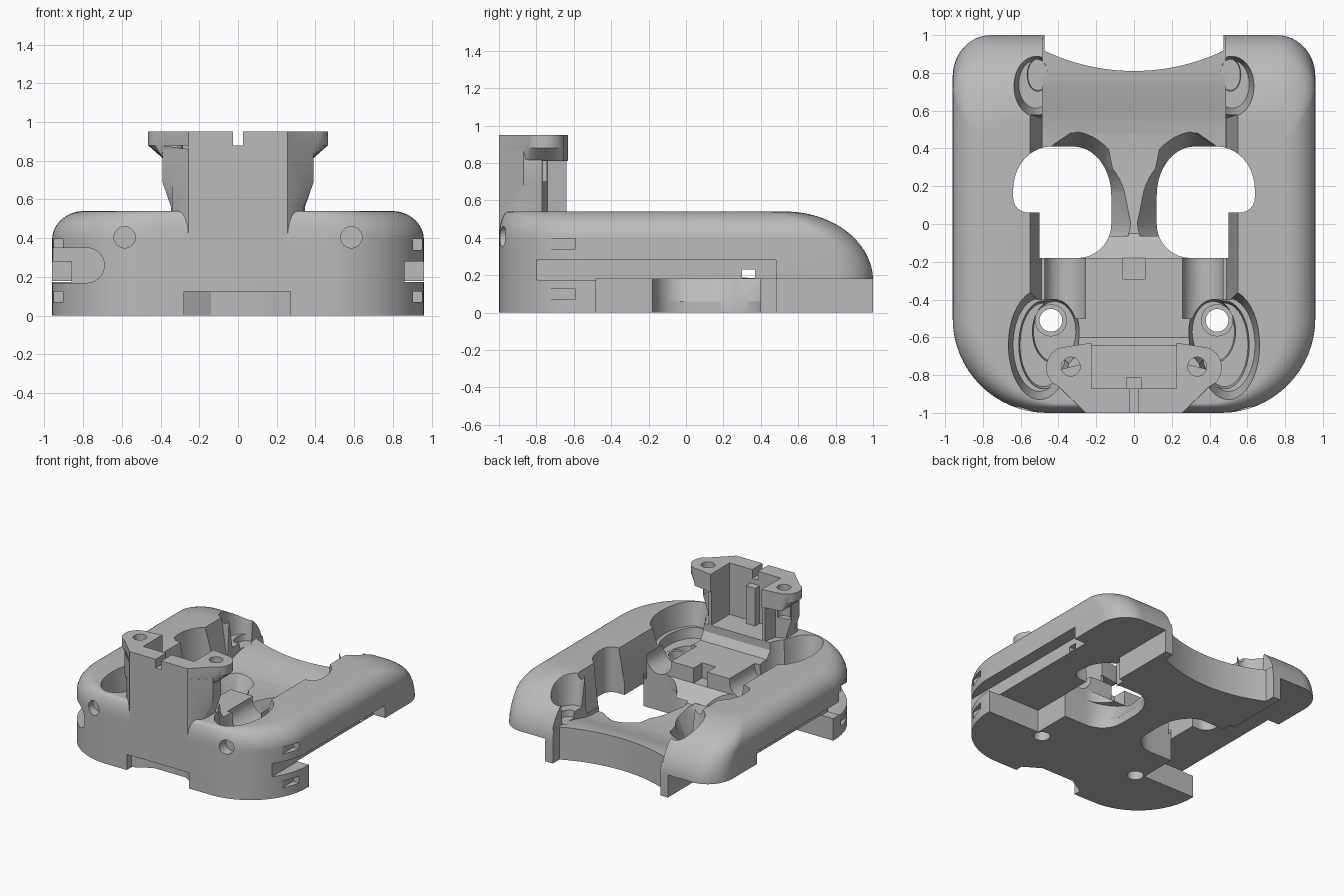
import bpy, bmesh, math

old = bpy.data.objects.get("Cube")
if old:
    bpy.data.objects.remove(old, do_unlink=True)

grey = bpy.data.materials.new("plain grey")
grey.use_nodes = True
COLOUR = (0.5, 0.5, 0.5, 1)
grey.diffuse_color = COLOUR
grey.node_tree.nodes["Principled BSDF"].inputs["Base Color"].default_value = COLOUR


def loft(name, rings):
    """Closed solid through rings of 3D points with equal counts."""
    bm = bmesh.new()
    loops = [[bm.verts.new(p) for p in ring] for ring in rings]
    n = len(loops[0])
    for a, b in zip(loops, loops[1:]):
        for i in range(n):
            j = (i + 1) % n
            bm.faces.new((a[i], a[j], b[j], b[i]))
    bm.faces.new(loops[0][::-1])
    bm.faces.new(loops[-1])
    bmesh.ops.recalc_face_normals(bm, faces=bm.faces)
    mesh = bpy.data.meshes.new(name)
    bm.to_mesh(mesh)
    bm.free()
    mesh.materials.append(grey)
    ob = bpy.data.objects.new(name, mesh)
    bpy.context.scene.collection.objects.link(ob)
    return ob


def flat(pts, z):
    return [(x, y, z) for x, y in pts]


def prism(name, pts, lo, hi):
    return loft(name, [flat(pts, lo), flat(pts, hi)])


def side_prism(name, pts, lo, hi):
    return loft(name, [[(x, y, z) for y, z in pts] for x in (lo, hi)])


def box(name, x0, x1, y0, y1, z0, z1):
    return prism(name, [(x0, y0), (x1, y0), (x1, y1), (x0, y1)], z0, z1)


def arc(cx, cy, rx, ry, a0, a1, n=16):
    return [(cx + rx * math.cos(math.radians(a0 + (a1 - a0) * i / n)),
             cy + ry * math.sin(math.radians(a0 + (a1 - a0) * i / n))) for i in range(n + 1)]


def oval_ring(cx, cy, rx, ry, z):
    return flat(arc(cx, cy, rx, ry, 0, 360, 40)[:-1], z)


def oval(name, cx, cy, rx, ry, lo, hi):
    return loft(name, [oval_ring(cx, cy, rx, ry, z) for z in (lo, hi)])


def bowl(name, cx, cy, rx, ry, lo, taper):
    """Oval pocket whose walls slope in towards the floor."""
    return loft(name, [oval_ring(cx, cy, rx * taper, ry * taper, lo),
                       oval_ring(cx, cy, rx, ry, 0.54), oval_ring(cx, cy, rx, ry, 0.8)])


def rod(name, x, z, r, y0, y1):
    ring = arc(x, z, r, r, 0, 360, 32)[:-1]
    return loft(name, [[(a, y, b) for a, b in ring] for y in (y0, y1)])


def boolean(target, tool, operation="DIFFERENCE"):
    tool.hide_render = True
    mod = target.modifiers.new("shape", "BOOLEAN")
    mod.operation, mod.object, mod.solver = operation, tool, "EXACT"
    bpy.context.view_layer.objects.active = target
    bpy.ops.object.modifier_apply(modifier=mod.name)
    bpy.data.objects.remove(tool, do_unlink=True)


def mirrored(pts, s):
    return [(s * x, y) for x, y in pts]


# Shell: rounded plan with a rounded shoulder and a domed tail
plan = (arc(0.46, -0.5, 0.5, 0.5, -90, 0) + arc(0.76, 0.78, 0.2, 0.22, 0, 90)
        + arc(-0.76, 0.78, 0.2, 0.22, 90, 180) + arc(-0.46, -0.5, 0.5, 0.5, 180, 270))
rings = [flat(plan, 0)]
for i in range(25):
    a = math.pi / 2 * i / 24
    z = 0.17 + 0.37 * math.sin(a)
    t = 1 - math.sqrt(max(0, 1 - (max(0, z - 0.39) / 0.15) ** 2))
    tail = 0.53 + 0.47 * math.cos(a)
    rings.append([(x * (1 - 0.17 * t), y * (tail if y > 0 else 1 - 0.05 * t), z) for x, y in plan])
body = loft("chassis_body", rings)

# Inner trough: front deck, lower middle and rear saddle rising to the tail
floor = [(-0.64, 0.8), (-0.64, 0.48), (-0.6, 0.42), (-0.18, 0.42), (-0.18, 0.3), (-0.05, 0.2),
         (0.36, 0.185), (0.48, 0.19), (0.56, 0.2), (0.64, 0.22), (0.72, 0.24), (0.8, 0.253),
         (0.92, 0.26), (1.2, 0.26), (1.2, 0.8)]
boolean(body, side_prism("trough_cutter", floor, -0.485, 0.485))

# Curved rear edge between the side rails
rear = [(0.475, 1.3), (-0.475, 1.3)] + arc(0, 1.91, 1.1, 1.1, 244.5, 295.5, 24)
boolean(body, prism("rear_cutter", rear, -0.1, 0.8))

# Half plan of a wheel opening, and its wider upper rim
opening = (arc(0.3, 0, 0.18, 0.18, 180, 270, 10) + [(0.5, -0.18), (0.5, 0.06)]
           + arc(0.56, 0.14, 0.08, 0.08, -90, 0, 6) + arc(0.44, 0.18, 0.2, 0.23, 0, 90, 10)
           + arc(0.32, 0.15, 0.2, 0.26, 90, 176, 12))
rim = []
for x, y in opening:
    inward = max(0, 0.3 - x) / 0.18 * (0.11 - 0.18 * max(0, y))
    back = 0.09 * max(0, min(1, (0.44 - x) / 0.13)) if y > 0.3 else 0
    rim.append((x - inward, y + back))

for s in (-1, 1):
    # Space under the rails, leaving the narrow base that steps out at the rear
    for x, y0, y1 in ((0.5, -0.48, 0.48), (0.54, 0.47, 1.2)):
        boolean(body, box("rail_cutter", *sorted((s * x, s * 1.2)), y0, y1, -0.1, 0.18))
    # Side slot along the rail, with a window into the wheel opening
    boolean(body, box("slot_cutter", *sorted((s * 0.86, s * 1.2)), -0.81, 0.48, 0.175, 0.28))
    boolean(body, box("window_cutter", *sorted((s * 0.48, s * 1.2)), 0.3, 0.37, 0.185, 0.23))
    # Sloped inner wall of the rail
    wall = [[(s * 0.475, y0, z), (s * x, y0, z), (s * x, y1, z), (s * 0.475, y1, z)]
            for x, z, y0, y1 in ((0.49, 0.22, -0.4, 0.56), (0.55, 0.54, -0.4, 0.58), (0.55, 0.8, -0.4, 0.58))]
    boolean(body, loft("wall_cutter", wall))
    # Wheel opening flaring towards the top, cut through the rail above
    low, high = mirrored(opening, s), mirrored(rim, s)
    boolean(body, loft("wheel_cutter", [flat(low, -0.1), flat(low, 0.06), flat(high, 0.21)]))
    boolean(body, prism("wheel_top_cutter", low, 0.17, 0.8))
    # Stepped oval pockets beside the tower
    for cx, cy, rx, ry, z, taper in ((0.5, -0.64, 0.165, 0.29, 0.36, 0.85),
                                     (0.48, -0.64, 0.145, 0.26, 0.28, 0.85),
                                     (0.42, -0.57, 0.14, 0.2, 0.21, 0.8)):
        boolean(body, bowl("pocket_cutter", s * cx, cy, rx, ry, z, taper))
    # Rounded groove from pocket to opening
    boolean(body, rod("groove_cutter", s * 0.365, 0.4, 0.11, -0.5, -0.1))
    # Rear sockets in the rails
    for cx, cy, rx, ry, z in ((0.52, 0.74, 0.12, 0.17, 0.3), (0.51, 0.79, 0.07, 0.11, 0.25)):
        boolean(body, bowl("socket_cutter", s * cx, cy, rx, ry, z, 0.75))
    # Screw post and its hole
    boolean(body, oval("screw_post", s * 0.44, -0.51, 0.085, 0.085, 0.19, 0.3), "UNION")
    boolean(body, oval("screw_cutter", s * 0.44, -0.51, 0.06, 0.06, -0.1, 0.8))
    # Front bores and corner strap slots
    boolean(body, rod("bore_cutter", s * 0.585, 0.405, 0.055, -1.1, -0.91))
    for z in (0.07, 0.34):
        boolean(body, box("strap_cutter", *sorted((s * 0.9, s * 1.1)), -0.73, -0.59, z, z + 0.055))

# Round channel on the right front corner
boolean(body, rod("channel_cutter", -0.78, 0.26, 0.09, -1.1, -0.56))
boolean(body, box("channel_mouth_cutter", -1.2, -0.78, -1.1, -0.56, 0.17, 0.35))
# Front notch under the nose
boolean(body, prism("nose_cutter", [(-0.28, -1.1), (0.27, -1.1), (0.27, -0.94), (0.14, -0.86),
                                    (-0.14, -0.86), (-0.28, -0.94)], -0.1, 0.125))
# Small deck notch
boolean(body, box("deck_notch_cutter", -0.06, 0.06, -0.29, -0.1, 0.3, 0.8))

# Tower: waisted column, thin flange with ears, open cavity
half = [(0.255, -1), (0.34, -0.92), (0.39, -0.87), (0.39, -0.77), (0.27, -0.74), (0.25, -0.64)]
column = half + mirrored(half, -1)[::-1]
tower = loft("tower", [[(max(-w, min(w, x)), y, z) for x, y in column]
                       for w, z in ((0.345, 0.3), (0.345, 0.56), (0.39, 0.69), (0.39, 0.86))])
ear = [(0.255, -1), (0.4, -0.86)] + arc(0.36, -0.76, 0.105, 0.11, -50, 90, 12) + [(0.23, -0.63)]
flange = ear + mirrored(ear, -1)[::-1]
neck = [(max(-0.385, min(0.385, x)), y) for x, y in flange]
boolean(tower, loft("flange", [flat(neck, 0.81), flat(flange, 0.88), flat(flange, 0.95)]), "UNION")
boolean(tower, box("cavity_cutter", -0.225, 0.225, -0.87, -0.5, 0.52, 1.1))
boolean(tower, box("top_notch_cutter", -0.025, 0.025, -1.1, -0.8, 0.88, 1.1))
for s in (-1, 1):
    boolean(tower, oval("ear_cutter", s * 0.335, -0.755, 0.05, 0.05, 0.7, 1.1))
rib = box("tower_rib", -0.04, 0.04, -0.88, -0.81, 0.5, 0.84)

for ob in (body, tower, rib):
    bpy.ops.object.select_all(action="DESELECT")
    ob.select_set(True)
    bpy.context.view_layer.objects.active = ob
    bpy.ops.object.shade_smooth_by_angle(angle=math.radians(25))
